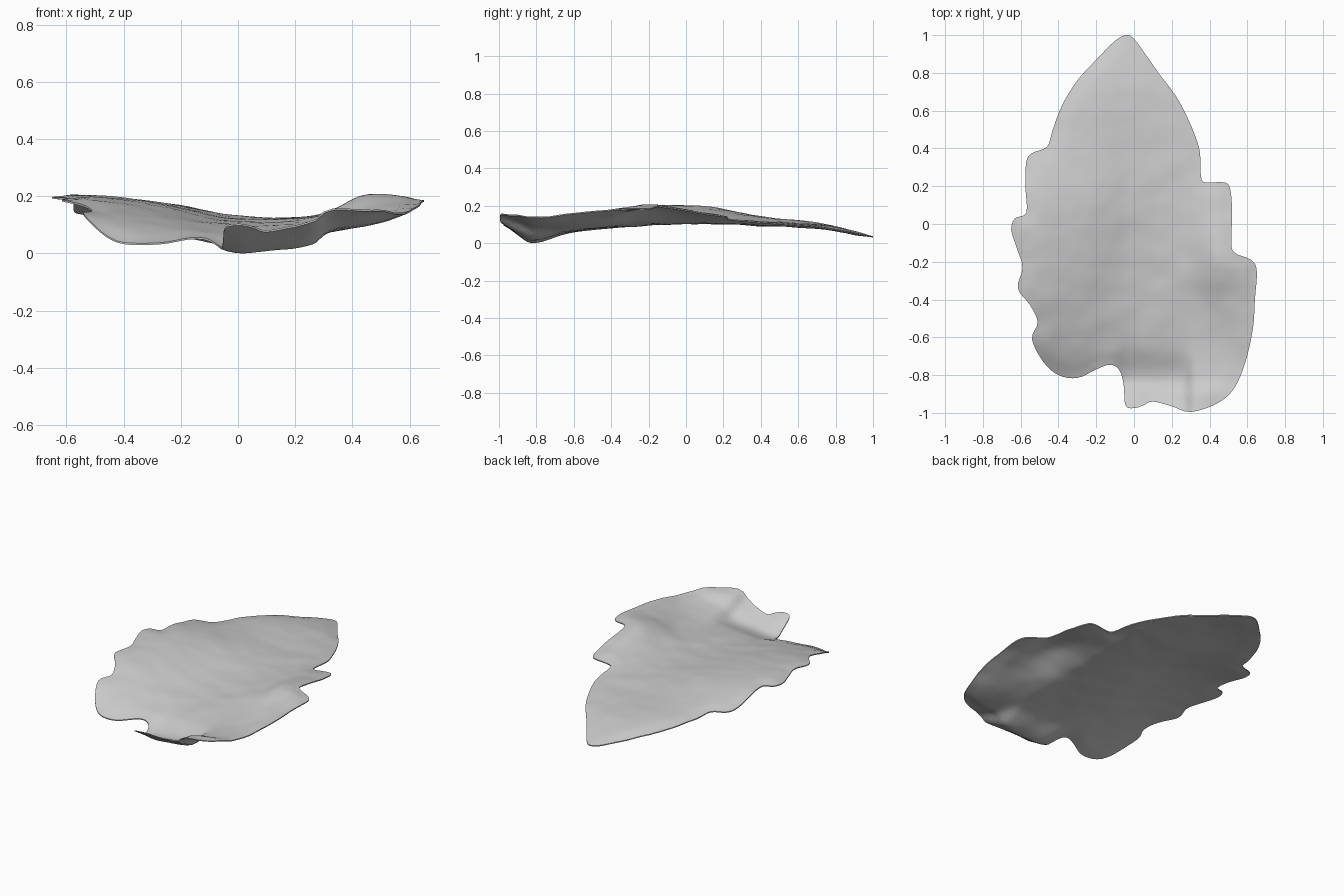
import bpy, bmesh
from mathutils import Vector, noise
from mathutils.geometry import delaunay_2d_cdt

cube = bpy.data.objects.get("Cube")
if cube:
    bpy.data.objects.remove(cube, do_unlink=True)

# Lobed outline, clockwise from the tip
OUTLINE = [
    (-.04, 1), (0, .98), (.06, .90), (.13, .80), (.22, .68), (.28, .57), (.33, .45), (.35, .37),
    (.355, .25), (.38, .22), (.48, .22), (.51, .18), (.52, .05), (.515, -.08), (.53, -.15),
    (.62, -.19), (.65, -.25), (.64, -.40), (.63, -.55), (.59, -.73), (.53, -.87), (.44, -.95),
    (.30, -.995), (.20, -.965), (.10, -.94), (.05, -.96), (0, -.975), (-.045, -.96),
    (-.055, -.85), (-.08, -.77), (-.13, -.745), (-.20, -.77), (-.30, -.815), (-.40, -.80),
    (-.48, -.73), (-.54, -.61), (-.51, -.52), (-.55, -.43), (-.615, -.34), (-.59, -.23),
    (-.62, -.13), (-.65, -.03), (-.63, .03), (-.57, .06), (-.575, .20), (-.57, .33),
    (-.54, .375), (-.46, .41), (-.43, .50), (-.38, .63), (-.30, .76), (-.20, .87), (-.10, .97)]

# Cross-sections: height at each XS position, for a few stations along the leaf
XS = [-.65, -.45, -.25, -.12, -.035, .10, .265, .315, .45, .65]
SECTIONS = {
    -1.00: [.05, .03, .05, .09, .11, .115, .115, .15, .155, .17],
    -0.90: [.06, .03, .04, .05, .05, .05, .07, .12, .14, .16],
    -0.82: [.08, .03, .03, .04, .008, .015, .04, .085, .11, .155],
    -0.65: [.15, .10, .08, .065, .055, .06, .07, .08, .105, .16],
    -0.45: [.175, .15, .12, .095, .085, .085, .09, .095, .13, .175],
    -0.20: [.19, .18, .15, .12, .105, .10, .115, .13, .19, .18],
    0.10: [.185, .18, .16, .138, .122, .11, .115, .125, .15, .165],
    0.40: [.13, .13, .125, .115, .105, .10, .103, .107, .115, .12],
    0.70: [.09, .09, .095, .093, .088, .083, .084, .084, .084, .084],
    1.00: [.03] * 10,
}


def curve(xs, vs, x):
    """Smooth curve through the points (xs, vs)."""
    x = min(max(x, xs[0]), xs[-1])
    n = len(xs)
    i = next((k for k in range(n - 1) if x <= xs[k + 1]), n - 2)

    def slope(k):
        a, b = max(k - 1, 0), min(k + 1, n - 1)
        return (vs[b] - vs[a]) / (xs[b] - xs[a])

    h = xs[i + 1] - xs[i]
    t = (x - xs[i]) / h
    return ((2*t**3 - 3*t**2 + 1) * vs[i] + (t**3 - 2*t*t + t) * h * slope(i)
            + (3*t*t - 2*t**3) * vs[i + 1] + (t**3 - t*t) * h * slope(i + 1))


def height(x, y):
    z = curve(list(SECTIONS), [curve(XS, row, x) for row in SECTIONS.values()], y)
    # gentle crinkles
    return z + .004 * noise.noise(Vector((x * 7, y * 9, 3))) \
             + .0012 * noise.noise(Vector((x * 18, y * 24, 7)))


# Rounded outline, four steps per span
n = len(OUTLINE)
rim = []
for i in range(n):
    a, b, c, d = (Vector(OUTLINE[(i + k) % n]) for k in (-1, 0, 1, 2))
    for s in range(4):
        t = s / 4
        rim.append(.5 * (2*b + (c - a)*t + (2*a - 5*b + 4*c - d)*t*t + (3*b - a - 3*c + d)*t**3))


def rim_distance(p):
    return min((p - q).length for q in rim)


# Fill the outline with an even triangle mesh
STEP = .025
inner = [Vector((STEP * (i + .5 * (j % 2)), STEP * j))
         for j in range(-40, 41) for i in range(-27, 28)]
inner = [p for p in inner if rim_distance(p) > .012]
flat, _, tris, *_ = delaunay_2d_cdt(rim + inner, [], [list(range(len(rim)))], 1, 1e-5)

# Upper and lower skins, thin at the rim and fuller inside
bm = bmesh.new()
top, bottom = [], []
for p in flat:
    s = min(rim_distance(p) / .08, 1)
    thick = .006 + .016 * s * s * (3 - 2 * s)
    z = height(p.x, p.y)
    top.append(bm.verts.new((p.x, p.y, z + .55 * thick)))
    bottom.append(bm.verts.new((p.x, p.y, z - .45 * thick)))
for tri in tris:
    bm.faces.new([top[k] for k in tri])
    bm.faces.new([bottom[k] for k in reversed(tri)])
bmesh.ops.delete(bm, geom=[v for v in bm.verts if not v.link_faces], context='VERTS')

# Rim wall joining the two skins, with sharp edges
under = {a: b for a, b in zip(top, bottom) if a.is_valid}
for e in [e for e in bm.edges if e.is_boundary and e.verts[0] in under]:
    a, b = e.verts
    wall = bm.faces.new((b, a, under[a], under[b]))
    e.smooth = False
    bm.edges.get((under[a], under[b])).smooth = False
bmesh.ops.recalc_face_normals(bm, faces=bm.faces[:])

# Rest the leaf on the ground
low = min(v.co.z for v in bm.verts)
for v in bm.verts:
    v.co.z -= low
for f in bm.faces:
    f.smooth = True
mesh = bpy.data.meshes.new("leaf_blade")
bm.to_mesh(mesh)
bm.free()

# Plain grey leaf
mat = bpy.data.materials.new("light_grey")
mat.use_nodes = True
GREY = (.6, .6, .6, 1)
mat.diffuse_color = GREY
mat.node_tree.nodes["Principled BSDF"].inputs["Base Color"].default_value = GREY
mesh.materials.append(mat)

leaf = bpy.data.objects.new("leaf_blade", mesh)
bpy.context.collection.objects.link(leaf)
